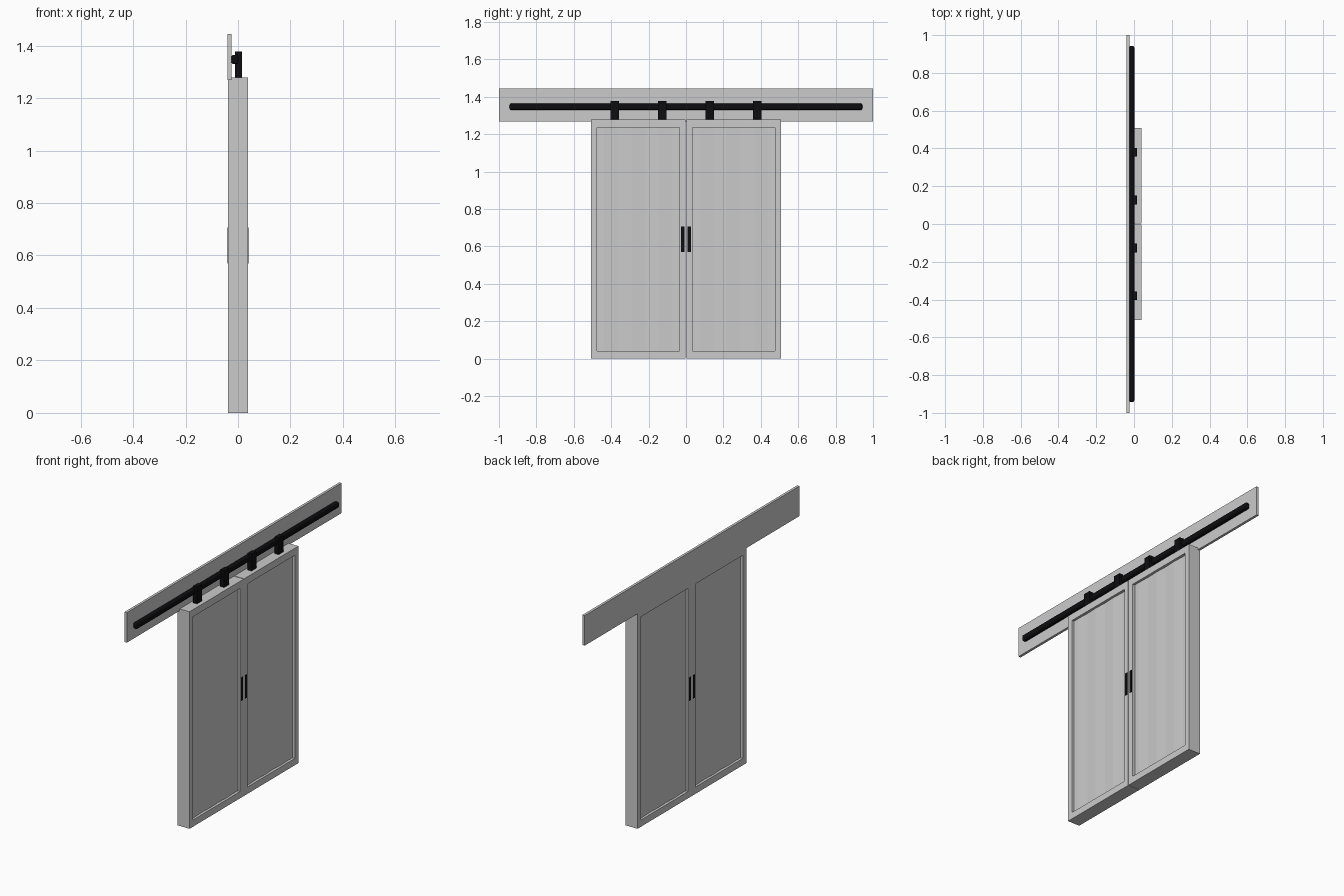
import bpy, bmesh, math

if "Cube" in bpy.data.objects:
    bpy.data.objects.remove(bpy.data.objects["Cube"])

black = bpy.data.materials.new("black_metal")
black.diffuse_color = (0.004, 0.004, 0.005, 1)
black.use_nodes = True
black.node_tree.nodes["Principled BSDF"].inputs["Base Color"].default_value = black.diffuse_color


def finish(name, bm, mat=None):
    bmesh.ops.recalc_face_normals(bm, faces=bm.faces)
    me = bpy.data.meshes.new(name)
    bm.to_mesh(me)
    bm.free()
    ob = bpy.data.objects.new(name, me)
    bpy.context.collection.objects.link(ob)
    if mat:
        me.materials.append(mat)
    return ob


def box(name, x, y, z, mat=None, bevel=0, segments=1):
    bm = bmesh.new()
    bmesh.ops.create_cube(bm, size=1)
    for v in bm.verts:
        v.co = [(a + b) / 2 + c * (b - a) for (a, b), c in zip((x, y, z), v.co)]
    if bevel:
        bmesh.ops.bevel(bm, geom=bm.edges[:], offset=bevel, segments=segments,
                        profile=0.5, affect='EDGES')
    return finish(name, bm, mat)


def frame(name, half_x, outer, inner):
    """Rectangular ring in the yz plane; outer and inner are (y0, y1, z0, z1)."""
    bm = bmesh.new()
    loops = []
    for x, (y0, y1, z0, z1) in ((half_x, outer), (half_x, inner),
                                (-half_x, inner), (-half_x, outer)):
        loops.append([bm.verts.new((x, y, z)) for y, z in
                      ((y0, z0), (y1, z0), (y1, z1), (y0, z1))])
    for k in range(4):
        a, b = loops[k], loops[(k + 1) % 4]
        for i in range(4):
            j = (i + 1) % 4
            bm.faces.new((a[i], a[j], b[j], b[i]))
    return finish(name, bm)


def panel(name, y0, y1, z0, z1, steps=12):
    """Thin panel with a very slight vertical ripple on both sides."""
    ys = [y0 + (y1 - y0) * i / steps for i in range(steps + 1)]
    wave = [0.0015 * math.sin(i * math.pi / 2) for i in range(steps + 1)]
    prof = [(0.024 + w, y) for w, y in zip(wave, ys)]
    prof += [(-0.024 + w, y) for w, y in reversed(list(zip(wave, ys)))]
    bm = bmesh.new()
    face = bm.faces.new([bm.verts.new((x, y, z0)) for x, y in prof])
    top = bmesh.ops.extrude_face_region(bm, geom=[face])["geom"]
    bmesh.ops.translate(bm, vec=(0, 0, z1 - z0),
                        verts=[v for v in top if isinstance(v, bmesh.types.BMVert)])
    return finish(name, bm)


# header board and sliding rail
box("header_board", (-0.040, -0.025), (-1, 1), (1.268, 1.445))
box("rail", (-0.026, 0.002), (-0.943, 0.943), (1.329, 1.365), black, 0.010, 3)

for side, s in (("left", -1), ("right", 1)):
    def span(a, b):
        return tuple(sorted((s * a, s * b)))

    # door leaf
    frame(side + "_door_frame", 0.039, (*span(0.002, 0.507), 0, 1.279),
          (*span(0.035, 0.475), 0.040, 1.237))
    panel(side + "_door_panel", *span(0.035, 0.475), 0.040, 1.237)

    # hangers from the rail
    for pos, c in (("inner", 0.127), ("outer", 0.380)):
        box(f"{side}_{pos}_hanger", (-0.011, 0.015), span(c - 0.023, c + 0.023),
            (1.277, 1.377), black)

    # nearly flush pulls on both faces
    for face, f in (("front", 1), ("back", -1)):
        box(f"{side}_{face}_handle", tuple(sorted((f * 0.030, f * 0.0405))),
            span(0.009, 0.028), (0.570, 0.707), black)
